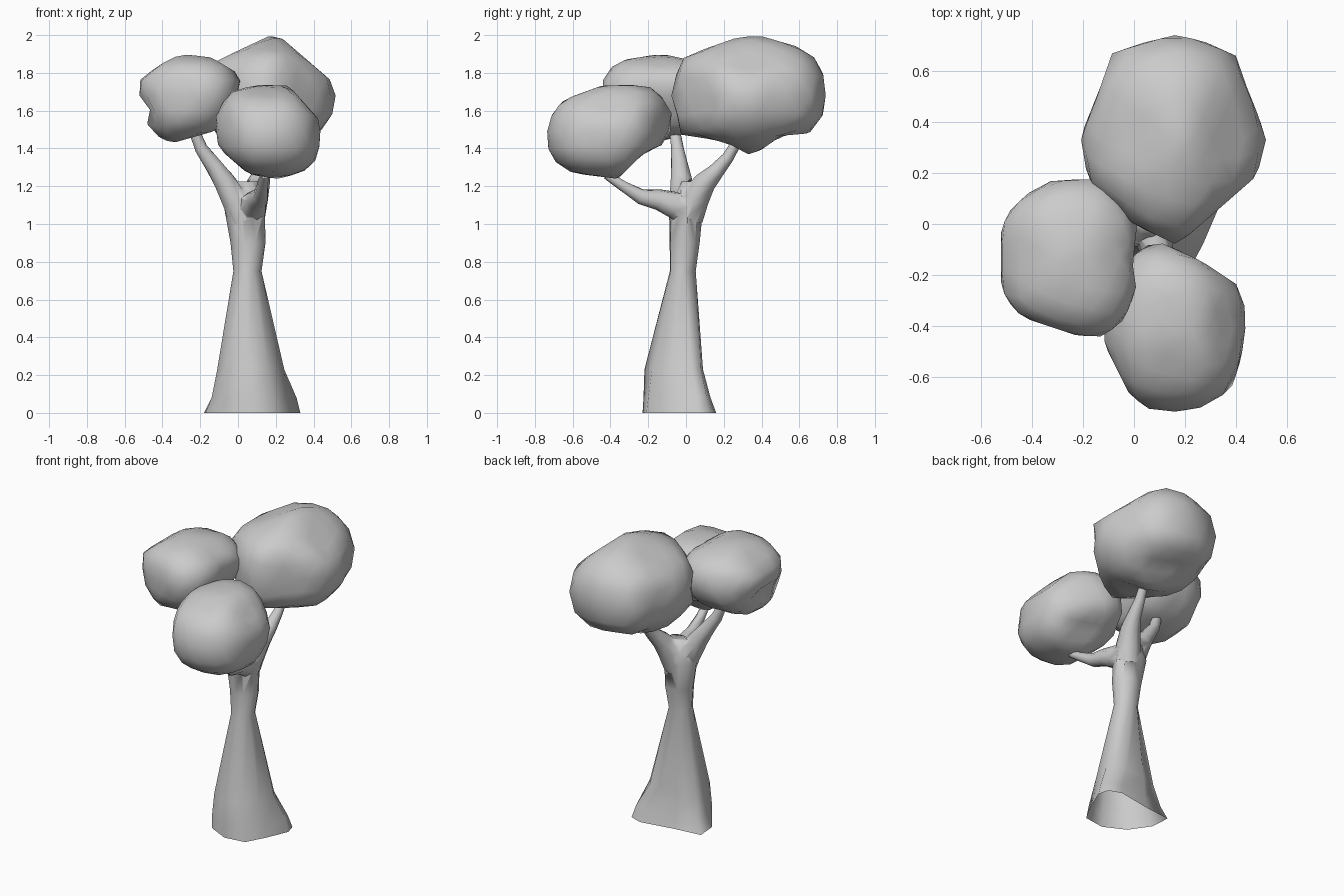
import bpy, bmesh, math
from mathutils import Vector

if "Cube" in bpy.data.objects:
    bpy.data.objects.remove(bpy.data.objects["Cube"])


def select_only(ob):
    bpy.ops.object.select_all(action='DESELECT')
    ob.select_set(True)
    bpy.context.view_layer.objects.active = ob


def finish(bm, name):
    bmesh.ops.recalc_face_normals(bm, faces=bm.faces)
    me = bpy.data.meshes.new(name)
    bm.to_mesh(me)
    bm.free()
    ob = bpy.data.objects.new(name, me)
    bpy.context.collection.objects.link(ob)
    select_only(ob)
    bpy.ops.object.shade_smooth_by_angle(angle=math.radians(80))
    return ob


def loft(name, rings):
    bm = bmesh.new()
    loops = [[bm.verts.new(p) for p in r] for r in rings]
    n = len(loops[0])
    for a, b in zip(loops, loops[1:]):
        for i in range(n):
            j = (i + 1) % n
            bm.faces.new((a[i], a[j], b[j], b[i]))
    bm.faces.new(loops[0])
    bm.faces.new(loops[-1])
    return finish(bm, name)


def oval(cx, cy, z, rx, ry, n=10):
    angles = [math.radians(150 + 360 * i / n) for i in range(n)]
    return [(cx + rx * math.cos(a), cy + ry * math.sin(a), z) for a in angles]


def branch(name, path, sides=8):
    pts = [Vector(p[:3]) for p in path]
    rings = []
    for i, p in enumerate(pts):
        d = (pts[min(i + 1, len(pts) - 1)] - pts[max(i - 1, 0)]).normalized()
        u = d.cross(Vector((0.6, 0.5, -0.6))).normalized()
        v = d.cross(u)
        rings.append([p + path[i][3] * (u * math.cos(a) + v * math.sin(a))
                      for a in (2 * math.pi * k / sides for k in range(sides))])
    return loft(name, rings)


def reach(poly, cx, cy, dx, dy):
    # distance from a centre to an outline along a direction
    best = 0.01
    for (ax, ay), (bx, by) in zip(poly, poly[1:] + poly[:1]):
        ex, ey, ox, oy = bx - ax, by - ay, ax - cx, ay - cy
        det = dx * ey - dy * ex
        if abs(det) < 1e-9:
            continue
        t = (ox * ey - oy * ex) / det
        s = (ox * dy - oy * dx) / det
        if -1e-6 <= s <= 1 + 1e-6 and t > best:
            best = t
    return best


def foliage(name, c, front, side, top):
    # sphere shaped by its front, side and top outlines
    bm = bmesh.new()
    bmesh.ops.create_icosphere(bm, subdivisions=3, radius=1)
    for v in bm.verts:
        d = v.co.normalized()
        q = []
        for poly, i, j in ((front, 0, 2), (side, 1, 2), (top, 0, 1)):
            p = math.hypot(d[i], d[j])
            q.append(p / reach(poly, c[i], c[j], d[i] / p, d[j] / p) if p > 1e-5 else 0)
        r = min(1.005 / max(q), 1.055 / math.sqrt(sum(k * k for k in q) / 2))
        v.co = Vector(c) + d * r
    return finish(bm, name)


# trunk with flared roots
base = [(-.18, .1), (-.17, -.03), (-.08, -.16), (.06, -.23), (.2, -.21),
        (.27, -.08), (.33, .06), (.31, .13), (.23, .16), (0, .12)]
low = [(-.14, .08), (-.14, -.03), (-.08, -.16), (.06, -.225), (.19, -.2),
       (.25, -.08), (.31, .06), (.29, .11), (.2, .13), (0, .1)]
mid = [(-.11, .05), (-.11, -.03), (-.07, -.15), (.05, -.22), (.16, -.18),
       (.22, -.09), (.245, .03), (.21, .08), (.13, .09), (0, .09)]
trunk = loft("trunk", [[(x, y, z) for x, y in r]
                       for r, z in ((base, 0), (low, .08), (mid, .23))] + [
    oval(.05, -.017, .75, .075, .07), oval(.053, -.007, .9, .093, .081),
    oval(.035, .002, 1.08, .108, .09), oval(.035, .005, 1.15, .095, .07),
    oval(.045, .015, 1.225, .06, .04)])

# three limbs, fused into the trunk
limbs = [
    branch("left_limb", [(.03, -.01, 1.02, .08), (-.01, -.015, 1.12, .075), (-.075, -.025, 1.23, .06),
                         (-.13, -.035, 1.31, .047), (-.195, -.045, 1.4, .035), (-.235, -.06, 1.5, .028)]),
    branch("front_limb", [(.06, .02, 1.06, .085), (.08, -.06, 1.1, .075), (.1, -.15, 1.13, .056),
                          (.12, -.24, 1.145, .042), (.13, -.34, 1.205, .029), (.14, -.42, 1.26, .024)]),
    branch("back_limb", [(.06, .01, 1.04, .083), (.085, .05, 1.14, .075), (.11, .1, 1.22, .06),
                         (.13, .16, 1.28, .043), (.14, .22, 1.35, .032), (.15, .28, 1.45, .025)])]
select_only(trunk)
for limb in limbs:
    m = trunk.modifiers.new(limb.name, 'BOOLEAN')
    m.operation, m.solver, m.object = 'UNION', 'EXACT', limb
    bpy.ops.object.modifier_apply(modifier=m.name)
for limb in limbs:
    bpy.data.objects.remove(limb)

# open underside
bm = bmesh.new()
bm.from_mesh(trunk.data)
bmesh.ops.delete(bm, geom=[f for f in bm.faces if all(v.co.z < .001 for v in f.verts)],
                 context='FACES_ONLY')
bm.to_mesh(trunk.data)
bm.free()
for f in trunk.data.polygons:
    f.use_smooth = True

# leaf clumps
foliage("back_foliage", (.16, .33, 1.68),
        [(.2, 2.01), (.49, 1.76), (.52, 1.68), (.49, 1.55), (.38, 1.44), (.15, 1.36),
         (-.1, 1.46), (-.2, 1.6), (-.21, 1.75), (-.12, 1.86)],
        [(-.08, 1.8), (0, 1.89), (.34, 2.01), (.65, 1.92), (.74, 1.79), (.74, 1.6),
         (.65, 1.48), (.52, 1.48), (.35, 1.36), (.2, 1.44), (-.07, 1.48)],
        [(-.08, .68), (.17, .74), (.39, .68), (.46, .48), (.52, .35), (.48, .19),
         (.32, .05), (.17, -.08), (0, 0), (-.18, .18), (-.21, .35), (-.15, .48)])
foliage("left_foliage", (-.23, -.13, 1.68),
        [(-.52, 1.76), (-.42, 1.84), (-.3, 1.9), (-.14, 1.88), (.01, 1.79), (.01, 1.71),
         (-.1, 1.5), (-.38, 1.42), (-.48, 1.53), (-.46, 1.63), (-.52, 1.68)],
        [(-.45, 1.74), (-.38, 1.86), (-.13, 1.9), (.1, 1.85), (.19, 1.74),
         (.15, 1.6), (.04, 1.5), (-.08, 1.45), (-.25, 1.42), (-.42, 1.55)],
        [(-.52, 0), (-.45, .1), (-.3, .18), (-.15, .19), (0, .07), (.02, -.03),
         (-.01, -.13), (.01, -.27), (-.05, -.42), (-.18, -.45), (-.45, -.36), (-.52, -.26)])
foliage("front_foliage", (.16, -.41, 1.49),
        [(-.13, 1.54), (-.05, 1.7), (.12, 1.74), (.27, 1.73), (.43, 1.55), (.44, 1.45),
         (.4, 1.3), (.2, 1.23), (.05, 1.27), (-.1, 1.4)],
        [(-.74, 1.49), (-.7, 1.6), (-.64, 1.66), (-.45, 1.73), (-.17, 1.74), (-.1, 1.68),
         (-.07, 1.55), (-.1, 1.43), (-.22, 1.38), (-.36, 1.24), (-.6, 1.27), (-.72, 1.35)],
        [(.08, -.06), (.27, -.15), (.42, -.25), (.44, -.37), (.42, -.52), (.38, -.65),
         (.22, -.74), (.04, -.72), (-.02, -.66), (-.12, -.46), (-.1, -.3), (-.03, -.15)])
